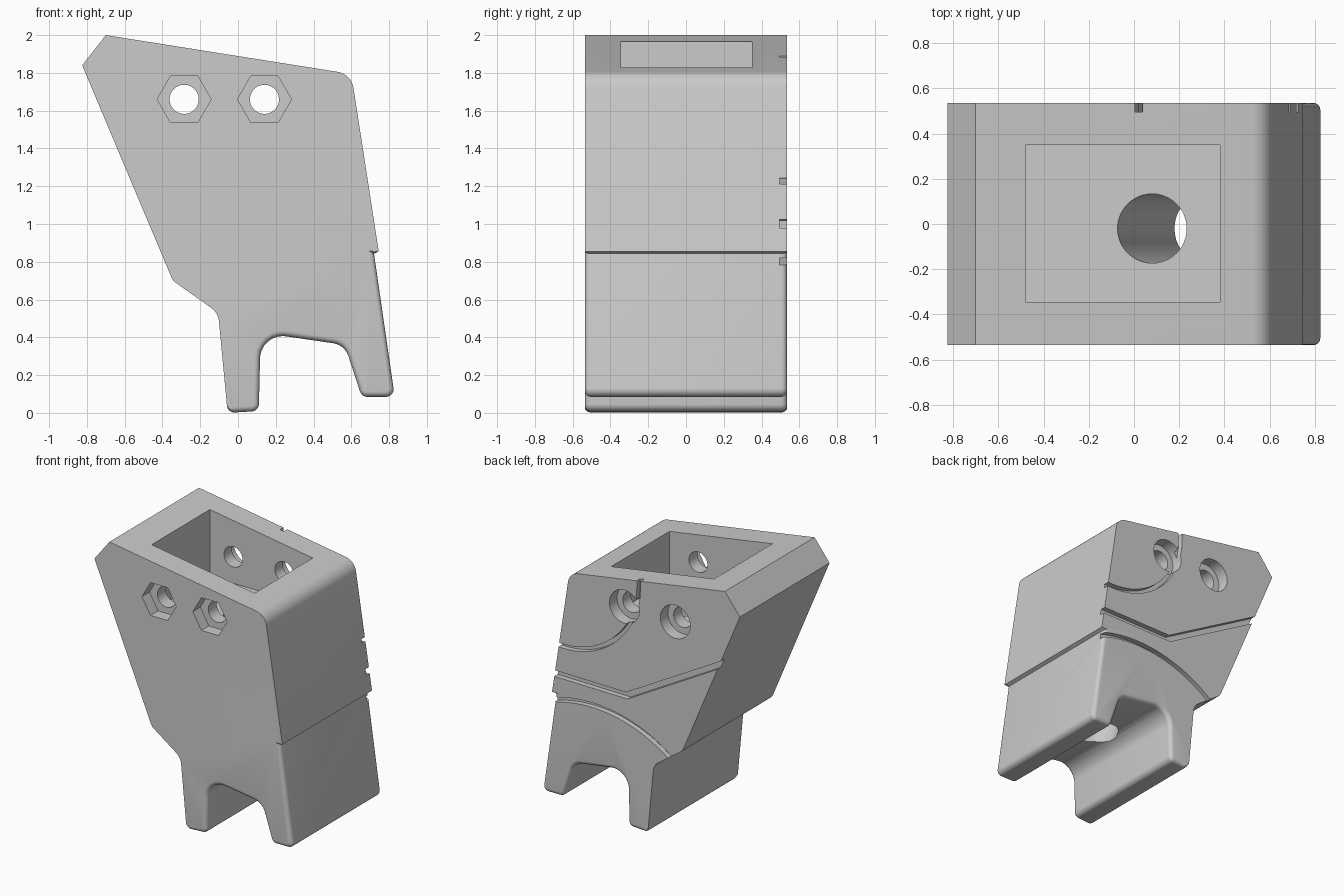
import bpy, bmesh, math
from mathutils import Vector

if "Cube" in bpy.data.objects:
    bpy.data.objects.remove(bpy.data.objects["Cube"], do_unlink=True)

HALF = 0.535          # half the depth of the body
GROOVE = HALF - 0.04  # floor of the back grooves


def fillet(corners, segments=8):
    """Round (x, z, radius, start softness, end softness) corners into points."""
    out = []
    pts = [Vector((c[0], 0, c[1])) for c in corners]
    for i, (_, _, r, w0, w1) in enumerate(corners):
        p = pts[i]
        if r == 0:
            out.append((p, w0))
            continue
        a = (pts[i - 1] - p).normalized()
        b = (pts[(i + 1) % len(pts)] - p).normalized()
        half = a.angle(b) / 2
        d = r / math.tan(half)
        centre = p + (a + b).normalized() * (r / math.sin(half))
        s, e = p + a * d - centre, p + b * d - centre
        for k in range(segments + 1):
            t = k / segments
            out.append((centre + s.lerp(e, t).normalized() * r, w0 + (w1 - w0) * t))
    return out


def loft(name, rings):
    """Join matching rings of points into a closed solid."""
    bm = bmesh.new()
    loops = [[bm.verts.new(p) for p in ring] for ring in rings]
    n = len(loops[0])
    for lo, hi in zip(loops, loops[1:]):
        for i in range(n):
            j = (i + 1) % n
            bm.faces.new((lo[i], lo[j], hi[j], hi[i]))
    bm.faces.new(loops[0][::-1])
    bm.faces.new(loops[-1])
    if bm.calc_volume(signed=True) < 0:
        bmesh.ops.reverse_faces(bm, faces=bm.faces[:])
    bm.normal_update()
    mesh = bpy.data.meshes.new(name)
    bm.to_mesh(mesh)
    bm.free()
    obj = bpy.data.objects.new(name, mesh)
    bpy.context.scene.collection.objects.link(obj)
    return obj


def prism(name, outline, y0, y1):
    return loft(name, [[(x, y, z) for x, z in outline] for y in (y0, y1)])


def circle(cx, cz, r, n=48):
    return [(cx + r * math.cos(2 * math.pi * k / n),
             cz + r * math.sin(2 * math.pi * k / n)) for k in range(n)]


def arc_band(cx, cz, r, width, start, end, n=40):
    angles = [math.radians(start + (end - start) * k / n) for k in range(n + 1)]

    def edge(rad):
        return [(cx + rad * math.cos(a), cz + rad * math.sin(a)) for a in angles]
    return edge(r + width / 2) + edge(r - width / 2)[::-1]


def cut(body, cutter):
    cutter.hide_render = True
    mod = body.modifiers.new("cut", "BOOLEAN")
    mod.operation = "DIFFERENCE"
    mod.solver = "EXACT"
    mod.object = cutter
    bpy.context.view_layer.update()
    bpy.context.view_layer.objects.active = body
    bpy.ops.object.modifier_apply(modifier=mod.name)
    bpy.data.objects.remove(cutter, do_unlink=True)


# Side outline of the body, clockwise from the top
corners = [
    (-0.70, 2.00, 0, 0, 0), (0.60, 1.794, 0.10, 0, 0),
    (0.745, 0.855, 0, 0, 0), (0.72, 0.843, 0, 1, 1),
    (0.83, 0.085, 0.04, 1, 1), (0.655, 0.085, 0.04, 1, 1),
    (0.565, 0.36, 0.10, 1, 1), (0.12, 0.425, 0.12, 1, 1),
    (0.11, 0.01, 0.04, 1, 1), (-0.055, 0.0, 0.04, 1, 0),
    (-0.105, 0.53, 0.10, 0, 0), (-0.345, 0.70, 0.07, 0, 0),
    (-0.825, 1.84, 0, 0, 0),
]
outline = fillet(corners)


def body_ring(y, inset):
    ring = []
    for i, (p, w) in enumerate(outline):
        a = (p - outline[i - 1][0]).normalized()
        b = (outline[(i + 1) % len(outline)][0] - p).normalized()
        t = (a + b).normalized()
        q = p + Vector((t.z, 0, -t.x)) * (inset * w)
        ring.append((q.x, y, q.z))
    return ring


# Body with rounded lower edges
SOFT = 0.03
steps = [k / 5 * math.pi / 2 for k in range(6)]
layers = [(HALF - SOFT * (1 - math.cos(a)), SOFT * (1 - math.sin(a))) for a in steps]
rings = [body_ring(-y, i) for y, i in layers]
rings += [body_ring(y, i) for y, i in reversed(layers)]
body = loft("bracket_body", rings)

# Rectangular socket in the top
cut(body, prism("socket", [(-0.48, 1.46), (0.38, 1.46), (0.38, 2.2), (-0.48, 2.2)],
                -0.345, 0.35))


# Slanted hole from the socket floor down to the arch
def bore_ring(z):
    cx = 0.08 + (1.46 - z) * 0.236
    return [(x, y, z) for x, y in circle(cx, -0.02, 0.153)]


cut(body, loft("slanted_bore", [bore_ring(1.52), bore_ring(0.2)]))

# Bolt holes with hex recesses in front and round recesses behind
for x in (-0.285, 0.14):
    cut(body, prism("bolt_hole", circle(x, 1.66, 0.077), -1, 1))
    cut(body, prism("hex_recess", circle(x, 1.66, 0.143, 6), -1, -HALF + 0.09))
    cut(body, prism("round_recess", circle(x, 1.66, 0.125), HALF - 0.09, 1))

# Decorative grooves across the back
cut(body, prism("upper_arc", arc_band(0.645, 1.85, 0.625, 0.032, 168, 285), GROOVE, 1))
cut(body, prism("lower_arc", arc_band(0.42, -0.245, 1.09, 0.035, 65, 140), GROOVE, 1))
chevron = [(0.9, 1.027), (0.125, 1.017), (-0.85, 1.567),
           (-0.85, 1.515), (0.115, 0.97), (0.9, 0.98)]
cut(body, prism("chevron", chevron, GROOVE, 1))

# Single grey finish
grey = bpy.data.materials.new("plain grey")
grey.use_nodes = True
colour = (0.6, 0.6, 0.6, 1)
grey.diffuse_color = colour
grey.node_tree.nodes["Principled BSDF"].inputs["Base Color"].default_value = colour
body.data.materials.clear()
body.data.materials.append(grey)

bpy.ops.object.select_all(action="DESELECT")
body.select_set(True)
bpy.context.view_layer.objects.active = body
bpy.ops.object.shade_smooth_by_angle(angle=math.radians(30))
